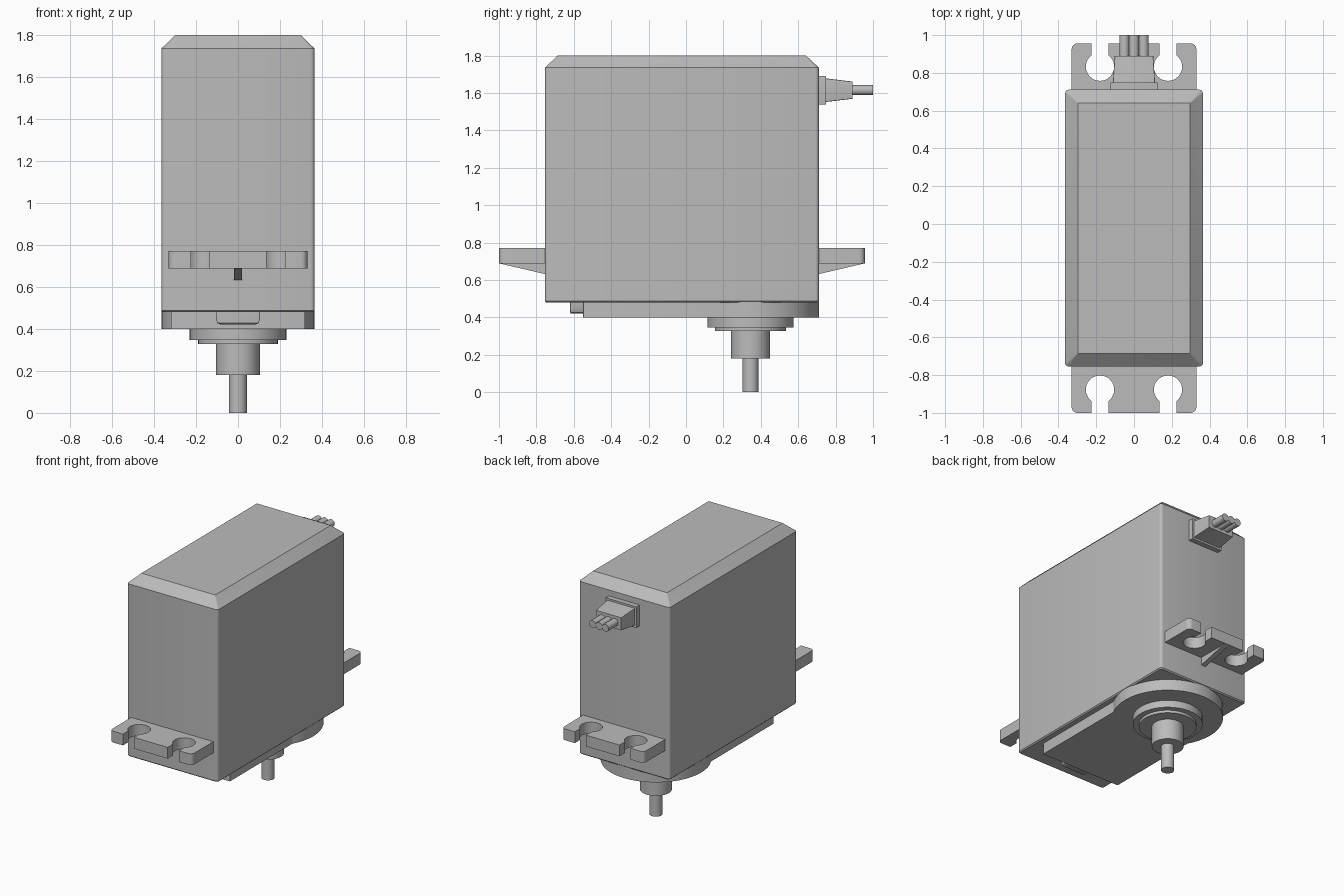
import bpy, bmesh, math
from mathutils import Matrix, Vector

cube = bpy.data.objects.get("Cube")
if cube:
    bpy.data.objects.remove(cube, do_unlink=True)

grey = bpy.data.materials.new("housing grey")
grey.use_nodes = True
COLOUR = (0.5, 0.5, 0.5, 1)
grey.diffuse_color = COLOUR
grey.node_tree.nodes["Principled BSDF"].inputs["Base Color"].default_value = COLOUR


def finish(name, bm):
    bmesh.ops.recalc_face_normals(bm, faces=bm.faces)
    mesh = bpy.data.meshes.new(name)
    bm.to_mesh(mesh)
    bm.free()
    mesh.materials.append(grey)
    obj = bpy.data.objects.new(name, mesh)
    bpy.context.collection.objects.link(obj)
    bpy.ops.object.select_all(action='DESELECT')
    obj.select_set(True)
    bpy.context.view_layer.objects.active = obj
    bpy.ops.object.shade_smooth_by_angle(angle=math.radians(30))
    return obj


def arc(cx, cy, r, start, end, n):
    steps = [math.radians(start + (end - start) * i / n) for i in range(n + 1)]
    return [(cx + r * math.cos(a), cy + r * math.sin(a)) for a in steps]


def rounded_rect(hx, hy, r, n=4):
    pts = []
    for sx, sy, a in ((1, 1, 0), (-1, 1, 90), (-1, -1, 180), (1, -1, 270)):
        pts += arc(sx * (hx - r), sy * (hy - r), r, a, a + 90, n)
    return pts


def loft(name, layers, place=Matrix()):
    """Skin closed rings given as (height, outline) and cap both ends."""
    bm = bmesh.new()
    rings = [[bm.verts.new(place @ Vector((x, y, h))) for x, y in pts] for h, pts in layers]
    for a, b in zip(rings, rings[1:]):
        for i in range(len(a)):
            j = (i + 1) % len(a)
            bm.faces.new((a[i], a[j], b[j], b[i]))
    bm.faces.new(rings[0])
    bm.faces.new(rings[-1])
    return finish(name, bm)


def cylinder(name, r, low, high, place, sides=48):
    circle = arc(0, 0, r, 0, 360 * (1 - 1 / sides), sides - 1)
    return loft(name, [(low, circle), (high, circle)], place)


# Housing with a chamfered lid
MID = -0.022
loft("housing", [(0.48, rounded_rect(0.357, 0.725, 0.015)),
                 (0.488, rounded_rect(0.365, 0.733, 0.02)),
                 (1.735, rounded_rect(0.365, 0.733, 0.02)),
                 (1.80, rounded_rect(0.297, 0.663, 0.002))],
     Matrix.Translation((0, MID, 0)))

# Gear cover under the housing
plate = rounded_rect(0.32, 0.45, 0.005)
loft("gear_cover_plate", [(0.40, plate), (0.49, plate)], Matrix.Translation((0, -0.10, 0)))

# Front latch with rounded lower edges
latch_place = Matrix.Translation((0, -0.57, 0))
loft("cover_latch", [(0.42, rounded_rect(0.08, 0.045, 0.005)),
                     (0.427, rounded_rect(0.097, 0.05, 0.005)),
                     (0.445, rounded_rect(0.105, 0.05, 0.005)),
                     (0.49, rounded_rect(0.105, 0.05, 0.005))], latch_place)

# Output stack on the drive axis
axis = Matrix.Translation((0, 0.345, 0))
for name, radius, low, high in (("gear_cover_disc", 0.365, 0.399, 0.485),
                                ("bearing_ring", 0.23, 0.347, 0.41),
                                ("bearing_lip", 0.19, 0.328, 0.36),
                                ("output_hub", 0.105, 0.18, 0.34),
                                ("output_shaft", 0.043, 0.0, 0.19)):
    cylinder(name, radius, low, high, axis)

# Mounting ears with open screw holes, and a rib under each
LENGTH = 0.245
half = [(0.135, LENGTH)]
half += arc(0.18, 0.122, 0.075, 127, 413, 28)
half += [(0.225, LENGTH)]
half += arc(0.30, LENGTH - 0.03, 0.03, 90, 0, 6)
half += [(0.33, -0.03)]
ear = half + [(-x, y) for x, y in reversed(half)]
rib = [(-0.03, 0.69), (-0.03, 0.625), (0, 0.632), (LENGTH - 0.005, 0.688), (LENGTH - 0.005, 0.70), (-0.03, 0.70)]
# Turns a (distance, height) profile upright, thickness along x
upright = Matrix(((0, 0, 1, 0), (1, 0, 0, 0), (0, 1, 0, 0), (0, 0, 0, 1)))
for side, y, turn in (("front", -0.755, math.pi), ("rear", 0.711, 0)):
    place = Matrix.Translation((0, y, 0)) @ Matrix.Rotation(turn, 4, 'Z')
    loft(side + "_mounting_ear", [(0.688, ear), (0.77, ear)], place)
    loft(side + "_ear_rib", [(-0.018, rib), (0.018, rib)], place @ upright)

# Cable exit: flange, tapered boot and three wires, all pointing backward
back = Matrix.Translation((0, 0, 1.615)) @ Matrix.Rotation(-math.pi / 2, 4, 'X')
flange = rounded_rect(0.125, 0.077, 0.004)
loft("cable_flange", [(0.70, flange), (0.748, flange)], back)
loft("cable_boot", [(0.74, rounded_rect(0.112, 0.064, 0.004)),
                    (0.89, rounded_rect(0.102, 0.046, 0.004))], back)
for i, name in enumerate(("right_wire", "middle_wire", "left_wire")):
    cylinder(name, 0.027, 0.88, 1.0, back @ Matrix.Translation(((i - 1) * 0.051, 0, 0)), 20)
